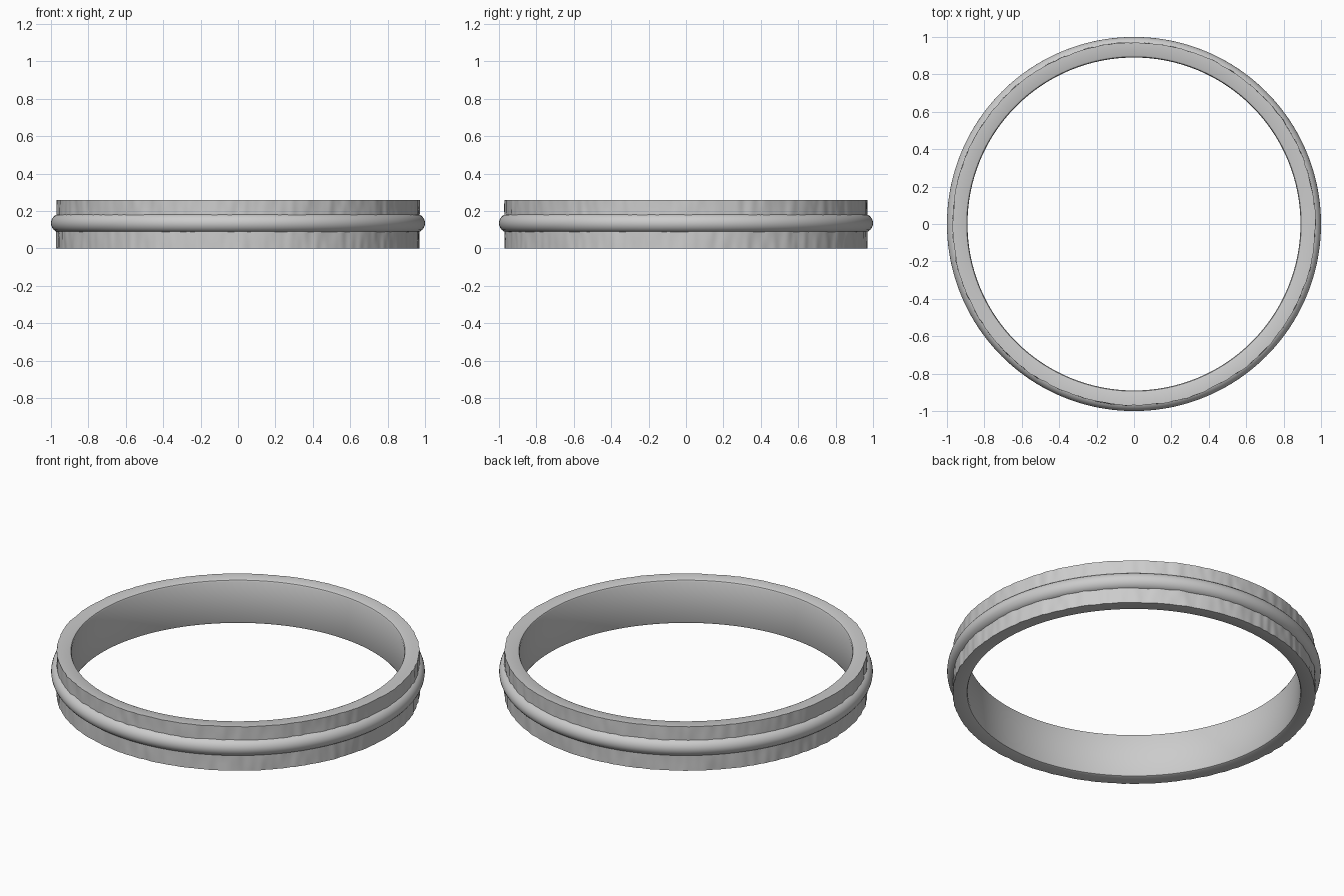
import bpy, bmesh
from math import cos, sin, pi
from mathutils import Vector, noise

if "Cube" in bpy.data.objects:
    bpy.data.objects.remove(bpy.data.objects["Cube"])

INNER, OUTER, HEIGHT = 0.89, 0.97, 0.26
BEAD_Z, BEAD_R = 0.135, 0.05
SEGS = 720


def lathe(name, profile, segs, offset=None):
    """Spin a closed (radius, z) profile around z; offset varies the radius."""
    bm = bmesh.new()
    rings = []
    for i in range(segs):
        a = 2 * pi * i / segs
        ring = []
        for r, z in profile:
            rr = r + (offset(a, r, z) if offset else 0)
            ring.append(bm.verts.new((rr * cos(a), rr * sin(a), z)))
        rings.append(ring)
    n = len(profile)
    for i in range(segs):
        p, q = rings[i], rings[(i + 1) % segs]
        for j in range(n):
            k = (j + 1) % n
            bm.faces.new((p[j], q[j], q[k], p[k]))
    bmesh.ops.recalc_face_normals(bm, faces=bm.faces)
    mesh = bpy.data.meshes.new(name)
    bm.to_mesh(mesh)
    bm.free()
    obj = bpy.data.objects.new(name, mesh)
    bpy.context.collection.objects.link(obj)
    bpy.context.view_layer.objects.active = obj
    obj.select_set(True)
    bpy.ops.object.shade_smooth_by_angle(angle=0.6)
    obj.select_set(False)
    return obj


def bark(a, r, z):
    """Irregular upright ridges on the outer wall only."""
    if r < OUTER - 0.001:
        return 0
    fine = noise.noise(Vector((22 * cos(a), 22 * sin(a), 7 * z)))
    broad = noise.noise(Vector((6 * cos(a), 6 * sin(a), 4 * z + 9)))
    return 0.005 * fine + 0.003 * broad


# band: rounded inner edges, textured outer wall
steps = 16
wall = [(OUTER, HEIGHT * i / steps) for i in range(steps + 1)]
inner = [(INNER + 0.012, HEIGHT), (INNER + 0.004, HEIGHT - 0.004),
         (INNER, HEIGHT - 0.012), (INNER, 0.012),
         (INNER + 0.004, 0.004), (INNER + 0.012, 0)]
lathe("ring_band", wall + inner, SEGS, bark)

# smooth raised bead around the middle
bead = [(1 - BEAD_R + BEAD_R * cos(t), BEAD_Z + BEAD_R * sin(t))
        for t in (2 * pi * i / 24 for i in range(24))]
lathe("centre_bead", bead, 256)
